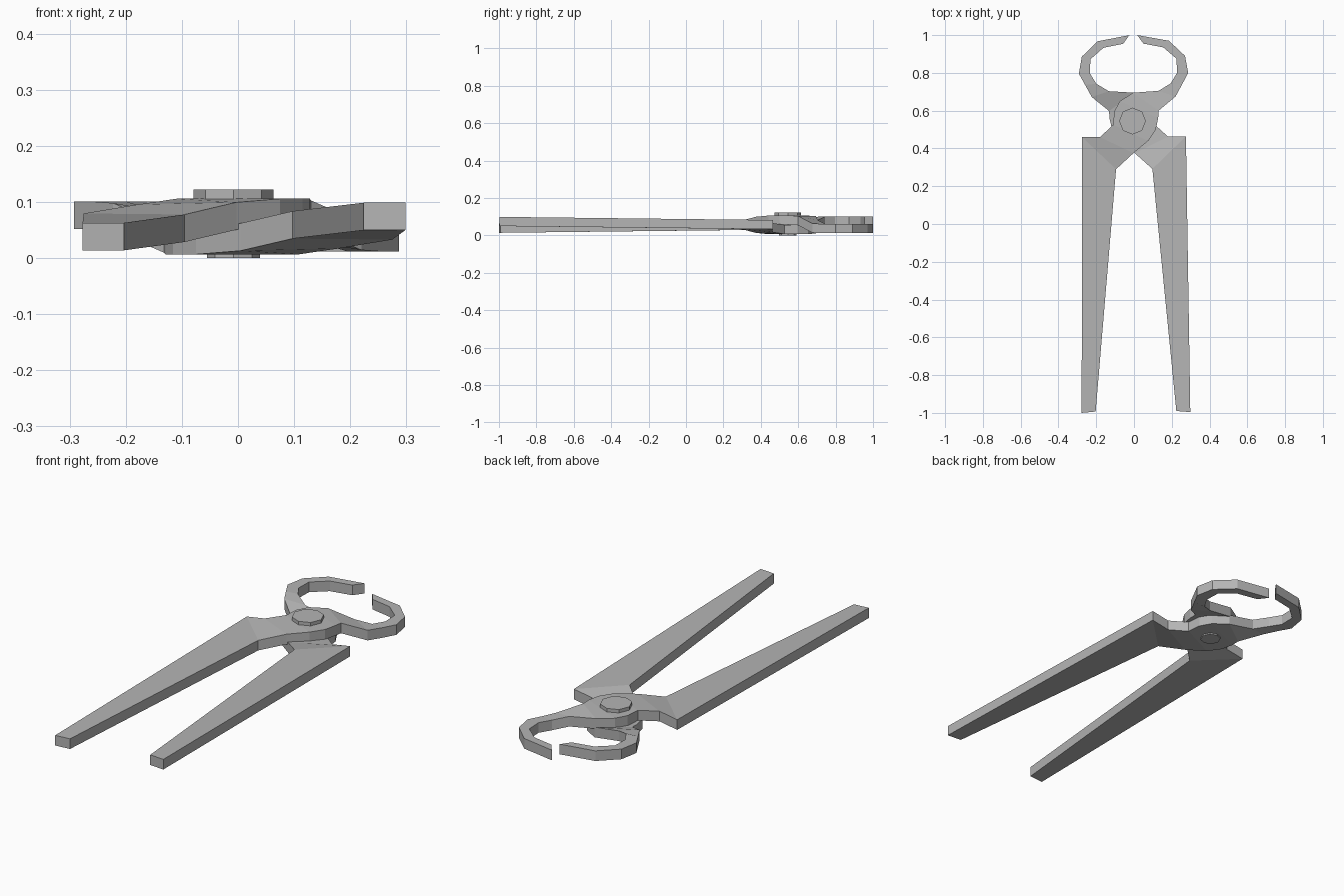
import bpy
import bmesh
import math
from mathutils import Matrix, Vector

cube = bpy.data.objects.get("Cube")
if cube:
    bpy.data.objects.remove(cube, do_unlink=True)

steel = bpy.data.materials.new("grey steel")
steel.use_nodes = True
colour = (0.46, 0.46, 0.46, 1)
steel.diffuse_color = colour
steel.node_tree.nodes["Principled BSDF"].inputs["Base Color"].default_value = colour

HINGE = Vector((-0.008, 0.545))
MID_Z = 0.056

# Paired edge points from handle end, over the hinge, to jaw tip
PAIRS = [
    ((-0.277, -1), (-0.203, -0.993)),
    ((-0.275, 0.46), (-0.095, 0.29)),
    ((-0.18, 0.46), (-0.003, 0.375)),
    ((-0.11, 0.525), (0.075, 0.44)),
    ((-0.105, 0.595), (0.115, 0.5)),
    ((-0.075, 0.65), (0.128, 0.56)),
    ((-0.005, 0.695), (0.13, 0.6)),
    ((0.13, 0.705), (0.22, 0.675)),
    ((0.195, 0.745), (0.255, 0.74)),
    ((0.228, 0.8), (0.287, 0.8)),
    ((0.225, 0.875), (0.27, 0.89)),
    ((0.155, 0.935), (0.185, 0.97)),
    ((0.05, 0.955), (0.017, 1)),
]


def centre_height(x, y):
    """Handles slope gently, jaws lie flat, and both lift to the hinge."""
    base = 0.038 + 0.0115 * (y + 1) if y < 0.5 else 0.036
    near = (Vector((x, y)) - HINGE).length
    t = min(1, max(0, (0.27 - near) / 0.13))
    return base + (0.081 - base) * t


def finish(name, bm):
    bmesh.ops.recalc_face_normals(bm, faces=bm.faces)
    mesh = bpy.data.meshes.new(name)
    bm.to_mesh(mesh)
    bm.free()
    mesh.materials.append(steel)
    obj = bpy.data.objects.new(name, mesh)
    bpy.context.collection.objects.link(obj)
    return obj


def lever(name, flipped):
    bm = bmesh.new()
    rings = []
    for a, b in PAIRS:
        ring = []
        for (x, y), side in ((a, -1), (b, -1), (b, 1), (a, 1)):
            z = centre_height(x, y) + side * 0.0245
            ring.append(bm.verts.new((x, y, z)))
        rings.append(ring)
    for r, s in zip(rings, rings[1:]):
        for i in range(4):
            j = (i + 1) % 4
            bm.faces.new((r[i], r[j], s[j], s[i]))
    bm.faces.new(rings[0])
    bm.faces.new(rings[-1])
    if flipped:
        # Half turn about the long axis, opened by a slight angle
        pivot = Vector((0, 0.46, MID_Z))
        turn = Matrix.Rotation(0.0145, 3, "Z") @ Matrix.Rotation(math.pi, 3, "Y")
        bmesh.ops.rotate(bm, cent=pivot, matrix=turn, verts=bm.verts)
    return finish(name, bm)


def octagon(name, radius, bottom, top):
    bm = bmesh.new()
    place = Matrix.Translation((HINGE.x, HINGE.y, (bottom + top) / 2))
    bmesh.ops.create_cone(bm, cap_ends=True, segments=8, radius1=radius,
                          radius2=radius, depth=top - bottom, matrix=place)
    return finish(name, bm)


# Two crossed levers
lever("upper_lever", False)
lever("lower_lever", True)

# Hinge bolt
octagon("bolt_head", 0.071, 0.1, 0.122)
octagon("bolt_shank", 0.047, 0, 0.11)
